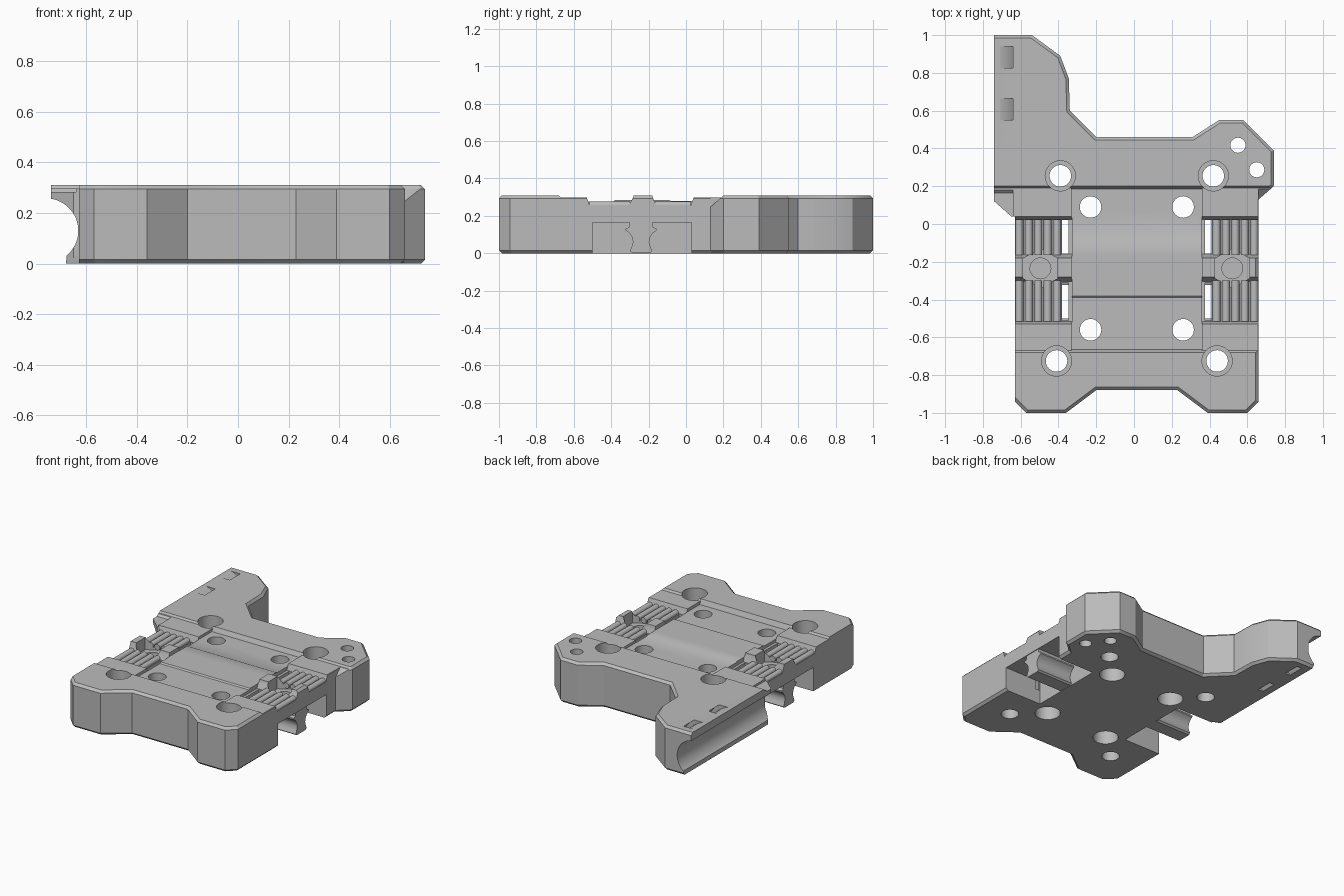
import bpy, bmesh, math

if "Cube" in bpy.data.objects:
    bpy.data.objects.remove(bpy.data.objects["Cube"])

MID = 0.015          # x of the carriage centre line
HEIGHT = 0.31

grey = bpy.data.materials.new("plain grey")
grey.use_nodes = True
grey.diffuse_color = (0.5, 0.5, 0.5, 1)
grey.node_tree.nodes["Principled BSDF"].inputs["Base Color"].default_value = grey.diffuse_color


def prism(name, pts, axis, lo, hi):
    """Extrude a 2D outline along an axis; the outline uses the other two axes in order."""
    def place(p, d):
        c = list(p)
        c.insert("xyz".index(axis), d)
        return c
    bm = bmesh.new()
    a = [bm.verts.new(place(p, lo)) for p in pts]
    b = [bm.verts.new(place(p, hi)) for p in pts]
    bm.faces.new(a)
    bm.faces.new(b)
    for i in range(len(pts)):
        j = (i + 1) % len(pts)
        bm.faces.new((a[i], a[j], b[j], b[i]))
    bmesh.ops.recalc_face_normals(bm, faces=bm.faces)
    mesh = bpy.data.meshes.new(name)
    bm.to_mesh(mesh)
    bm.free()
    mesh.materials.append(grey)
    ob = bpy.data.objects.new(name, mesh)
    bpy.context.collection.objects.link(ob)
    return ob


def arc(cx, cy, r, start=0, end=360, n=32):
    full = end - start == 360
    step = math.radians(end - start) / (n if full else n - 1)
    return [(cx + r * math.cos(math.radians(start) + i * step),
             cy + r * math.sin(math.radians(start) + i * step)) for i in range(n)]


def rect(x0, x1, y0, y1):
    return [(x0, y0), (x1, y0), (x1, y1), (x0, y1)]


def select(ob):
    bpy.ops.object.select_all(action="DESELECT")
    ob.select_set(True)
    bpy.context.view_layer.objects.active = ob


def cut(pts, axis, lo, hi):
    """Carve a prism out of the plate."""
    tool = prism("cutter", pts, axis, lo, hi)
    tool.hide_render = True
    mod = plate.modifiers.new("cut", "BOOLEAN")
    mod.operation, mod.solver, mod.object = "DIFFERENCE", "EXACT", tool
    select(plate)
    bpy.ops.object.modifier_apply(modifier=mod.name)
    bpy.data.objects.remove(tool)


def span(side, near, far):
    """x range at given distances from the centre line."""
    return sorted((MID + side * near, MID + side * far))


# Plate body with chamfered rims
outline = [(-.63, -.94), (-.57, -1), (-.36, -1), (-.2, -.88), (.23, -.88), (.39, -1),
           (.6, -1), (.66, -.94), (.66, .13), (.74, .2), (.74, .39), (.58, .55),
           (.45, .55), (.31, .46), (-.2, .46), (-.34, .6), (-.345, .77), (-.39, .89),
           (-.54, 1), (-.74, 1), (-.74, .12), (-.65, .04), (-.63, .04)]
plate = prism("carriage_plate", outline, "z", 0, HEIGHT)
bm = bmesh.new()
bm.from_mesh(plate.data)
rims = []
for e in bm.edges:
    u, v = (w.co for w in e.verts)
    if abs(u.z - v.z) < .01 and not (u.x < -.6 and v.x < -.6 and max(u.y, v.y) > 0 and abs(u.y - v.y) > .01):
        rims.append(e)
bmesh.ops.bevel(bm, geom=rims, offset=.016, segments=1, affect="EDGES")
bm.to_mesh(plate.data)
bm.free()

# Rod groove along the arm, and its two tie tunnels
groove = arc(-.76, .13, .128, -51, 90, 28) + [(-.9, .258), (-.9, -.1), (-.68, -.1)]
cut(groove, "y", -.1, 1.1)
tunnel = arc(-.76, .13, .216, -80, 80, 24) + arc(-.76, .13, .187, 80, -80, 24)
for y in (.55, .825):
    cut(tunnel, "y", y, y + .115)

# Lowered shoulders beside the arm and the back ear
cut([(-.1, .5), (-.1, .283), (.165, .283), (.205, .32), (.205, .5)], "x", -.9, -.64)
cut([(.1, .5), (.1, .22), (.2, .31), (.2, .5)], "x", .66, .9)

# Stepped centre floor
cut([(-.68, .4), (-.68, .31), (-.665, .276), (-.39, .276), (-.38, .284), (-.09, .284),
     (-.08, .279), (.185, .279), (.2, .31), (.2, .4)], "x", MID - .345, MID + .345)

south = [(-.68, .4), (-.68, .31), (-.67, .297), (-.53, .297), (-.515, .255),
         (-.305, .255), (-.28, .306), (-.28, .4)]
north = [(-.18, .4), (-.18, .306), (-.16, .255), (.025, .255), (.04, .297),
         (.19, .297), (.2, .31), (.2, .4)]
for side in (-1, 1):
    x0, x1 = span(side, .344, .92)
    # Belt beds and side blocks
    cut(south, "x", x0, x1)
    cut(north, "x", x0, x1)
    # Pocket below each belt bed, and the slits that open into it
    cut(rect(-.5, .03, -.1, .165), "x", *span(side, .36, .92))
    for y0, y1 in ((-.51, -.31), (-.155, .02)):
        cut(rect(*span(side, .362, .395), y0, y1), "z", .1, .5)
    # Nut seat and screw bore
    nut = MID - .0025 + side * .508
    cut(arc(nut, -.235, .105, 30, 390, 6), "z", .225, .5)
    cut(arc(nut, -.235, .055), "z", .19, .5)

# Mounting holes: outer ones counterbored from above, inner ones from below
for x, y in ((-.39, .255), (.42, .255), (-.41, -.725), (.44, -.725)):
    cut(arc(x, y, .057), "z", -.1, .5)
    cut(arc(x, y, .08), "z", .17, .5)
for x in (-.23, .26):
    for y in (.09, -.56):
        cut(arc(x, y, .057), "z", -.1, .5)
        cut(arc(x, y, .082), "z", -.1, .13)
for x, y in ((.55, .417), (.65, .287)):
    cut(arc(x, y, .04), "z", -.1, .5)

# Spool-shaped belt hooks and belt teeth
half = [(.048, .002), (.06, .012), (.05, .035), (.043, .06), (.048, .085), (.062, .108),
        (.083, .122), (.083, .132), (.062, .14), (.062, .17)]
spool = [(-.24 + w, z) for w, z in half] + [(-.24 - w, z) for w, z in reversed(half)]
parts = [plate]
for side, label in ((-1, "right"), (1, "left")):
    parts.append(prism(label + "_belt_hook", spool, "x", *span(side, .35, .64)))
    for i in range(5):
        x = MID + side * (.422 + i * .05)
        for bed, y0, y1 in (("front", -.515, -.3), ("back", -.165, .025)):
            parts.append(prism(f"{label}_{bed}_tooth_{i + 1}", arc(x, .256, .021, 0, 360, 12), "y", y0, y1))

for ob in parts:
    select(ob)
    bpy.ops.object.shade_smooth_by_angle(angle=math.radians(31))
